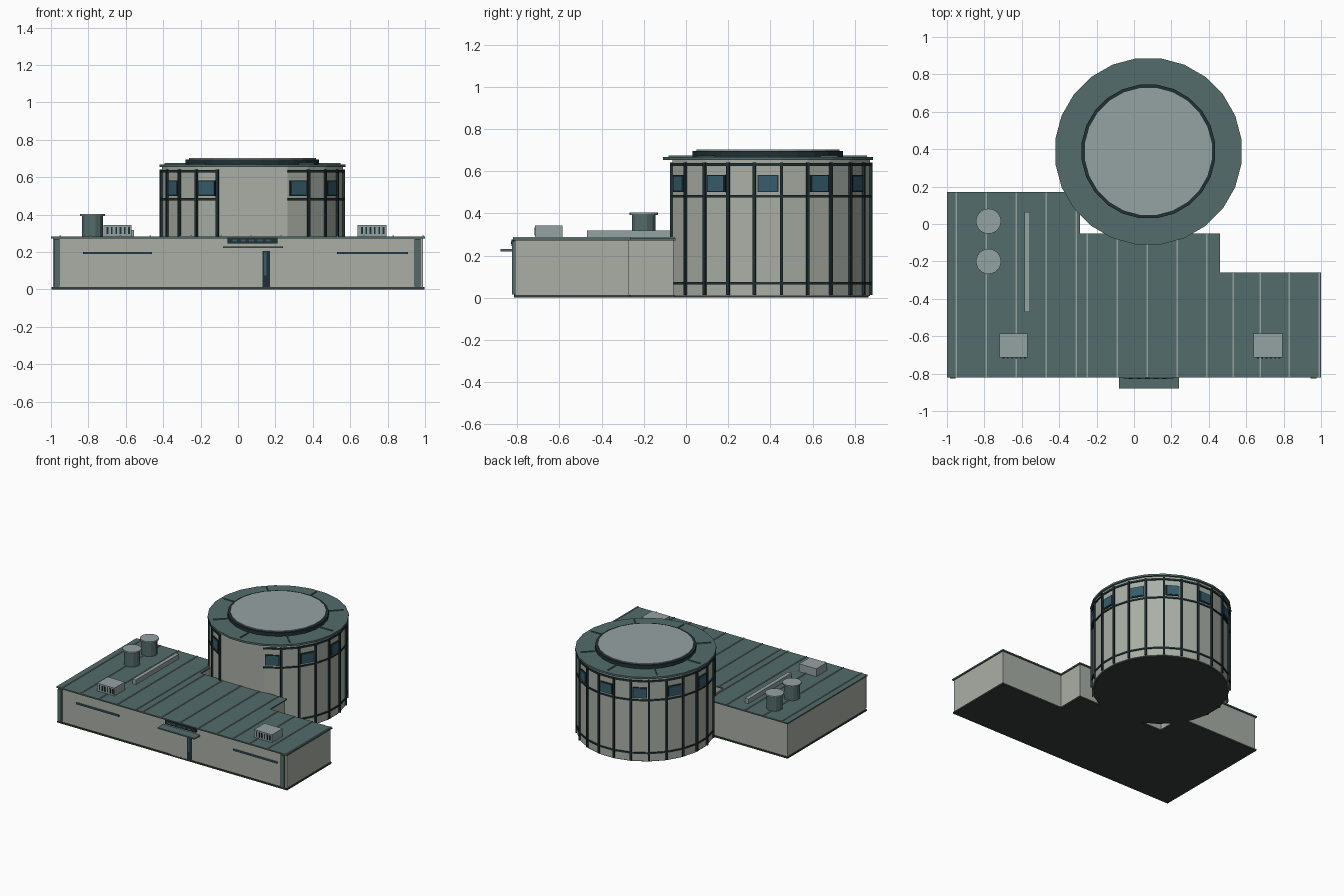
import bpy, bmesh, math
from mathutils import Matrix, Vector

if "Cube" in bpy.data.objects:
    bpy.data.objects.remove(bpy.data.objects["Cube"])


def mat(name, r, g, b):
    m = bpy.data.materials.new(name)
    m.diffuse_color = (r, g, b, 1)
    m.use_nodes = True
    m.node_tree.nodes["Principled BSDF"].inputs["Base Color"].default_value = m.diffuse_color
    return m


WALL = mat("wall_panel", .40, .43, .38)
TEAL = mat("roof_teal", .085, .15, .145)
DARK = mat("dark_trim", .015, .03, .034)
LIGHT = mat("light_metal", .30, .36, .36)
GLASS = mat("window_glass", .035, .11, .15)
BASE = mat("base_grey", .04, .045, .045)
CX, CY, R = .077, .388, .488     # drum centre and wall corner radius


def finish(name, bm, material):
    bmesh.ops.recalc_face_normals(bm, faces=bm.faces)
    me = bpy.data.meshes.new(name)
    bm.to_mesh(me)
    bm.free()
    me.materials.append(material)
    ob = bpy.data.objects.new(name, me)
    bpy.context.collection.objects.link(ob)
    return ob


def boxes(name, items, material):
    """Each item: x0, x1, y0, y1, z0, z1 and optionally an angle about the drum axis."""
    bm = bmesh.new()
    for it in items:
        x0, x1, y0, y1, z0, z1 = it[:6]
        m = Matrix.Translation(((x0 + x1) / 2, (y0 + y1) / 2, (z0 + z1) / 2)) \
            @ Matrix.Diagonal((x1 - x0, y1 - y0, z1 - z0, 1))
        if len(it) > 6:
            m = Matrix.Translation((CX, CY, 0)) @ Matrix.Rotation(math.radians(it[6]), 4, 'Z') @ m
        bmesh.ops.create_cube(bm, size=1, matrix=m)
    return finish(name, bm, material)


def prism(name, pts, z0, z1, material):
    bm = bmesh.new()
    f = bm.faces.new([bm.verts.new((x, y, z0)) for x, y in pts])
    ext = bmesh.ops.extrude_face_region(bm, geom=[f], use_keep_orig=True)
    top = [v for v in ext["geom"] if isinstance(v, bmesh.types.BMVert)]
    bmesh.ops.translate(bm, verts=top, vec=Vector((0, 0, z1 - z0)))
    return finish(name, bm, material)


def ring_pts(cx, cy, r, n, off=0.0):
    return [(cx + r * math.cos(math.radians(off + 360 * i / n)),
             cy + r * math.sin(math.radians(off + 360 * i / n))) for i in range(n)]


def footprint(d):
    """Stepped plan of the low block, inset by d."""
    return [(-1 + d, -.82 + d), (1 - d, -.82 + d), (1 - d, -.26 - d), (.46 - d, -.26 - d),
            (.46 - d, -.05 - d), (-.29 - d, -.05 - d), (-.29 - d, .17 - d), (-1 + d, .17 - d)]


# Low block: plinth, walls, roof
prism("block_plinth", footprint(.004), 0, .012, BASE)
prism("block_walls", footprint(.01), .012, .272, WALL)
prism("block_roof", footprint(0), .272, .282, TEAL)

# Standing seams on the three roof sections
seams = []
for xs, y1 in (((-.95, -.79, -.63, -.47, -.31), .168),
               ((-.25, -.09, .07, .23, .39), -.052),
               ((.53, .675, .83, .99), -.262)):
    seams += [(x - .004, x + .004, -.82, y1, .282, .287) for x in xs]
boxes("roof_seams", seams, LIGHT)

# Front facade: corner strips and slit windows
boxes("corner_strips", [(-.985, -.955, -.825, -.805, .015, .268),
                        (.945, .975, -.825, -.805, .015, .268)], TEAL)
boxes("slit_windows", [(-.83, -.46, -.819, -.805, .188, .2),
                       (.53, .91, -.819, -.805, .188, .2)], GLASS)

# Entrance: door, side light, canopy and vent panel
boxes("door_panel", [(-.015, .13, -.815, -.80, .012, .205)], WALL)
boxes("door_side_light", [(.13, .17, -.815, -.80, .012, .205)], DARK)
boxes("door_glass", [(.138, .152, -.818, -.80, .075, .2)], GLASS)
boxes("entrance_canopy", [(-.08, .24, -.88, -.80, .22, .23)], TEAL)
boxes("vent_panel", [(-.055, .21, -.826, -.80, .245, .276)], DARK)
boxes("vent_slots", [(-.03 + .045 * i, -.005 + .045 * i, -.829, -.82, .255, .267)
                     for i in range(5)], GLASS)

# Rooftop units with louvres
units = [(-.72, -.57), (.64, .795)]
boxes("rooftop_units", [(a, b, -.715, -.585, .28, .343) for a, b in units], LIGHT)
boxes("unit_louvres", [(a + .018 + i * .023, a + .027 + i * .023, -.719, -.71, .295, .333)
                       for a, b in units for i in range(6)], DARK)
boxes("roof_duct", [(-.585, -.555, -.47, .065, .28, .318)], LIGHT)

# Two roof tanks
for i, y in enumerate((-.2, .015)):
    prism(f"roof_tank_{i+1}", ring_pts(-.778, y, .058, 12, 15), .28, .395, TEAL)
    prism(f"tank_lid_{i+1}", ring_pts(-.778, y, .067, 24), .393, .404, LIGHT)

# Drum: 24-sided wall whose three front faces merge into one flat panel
corners = [-90 + 22.5 + 15 * i for i in range(22)]
drum_pts = [(CX + R * math.cos(math.radians(a)), CY + R * math.sin(math.radians(a)))
            for a in corners]
prism("drum_wall", drum_pts, .008, .656, WALL)
prism("drum_base", [(CX + (x - CX) * .985, CY + (y - CY) * .985) for x, y in drum_pts],
      0, .01, BASE)

# Pilasters at the corners, rails along every facet
boxes("drum_pilasters", [(R - .012, R + .011, -.007, .007, .012, .64, a)
                         for a in corners[1:]], DARK)
ap = R * math.cos(math.radians(7.5))
facets = [a + 7.5 for a in corners[:-1]]
boxes("drum_rails", [(ap - .01, ap + .007, -.064, .064, z0, z1, a)
                     for a in facets for z0, z1 in ((.063, .075), (.476, .488), (.624, .638))],
      DARK)

# Windows on every second facet
win = facets[0::2]
boxes("drum_window_frames", [(ap - .01, ap + .007, -.05, .05, .5, .582, a) for a in win], DARK)
boxes("drum_window_panes", [(ap - .01, ap + .011, -.044, .044, .506, .576, a) for a in win], GLASS)

# Drum roof: eaves disc, radial ribs, dark curb and light cap
prism("drum_roof", ring_pts(CX, CY, .502, 24, 7.5), .654, .668, TEAL)
boxes("drum_roof_ribs", [(.35, .47, -.004, .004, .666, .675, 45 * i) for i in range(8)], TEAL)
prism("roof_curb", ring_pts(CX, CY, .36, 24, 7.5), .666, .695, DARK)
prism("roof_cap", ring_pts(CX, CY, .342, 24, 7.5), .69, .702, LIGHT)
